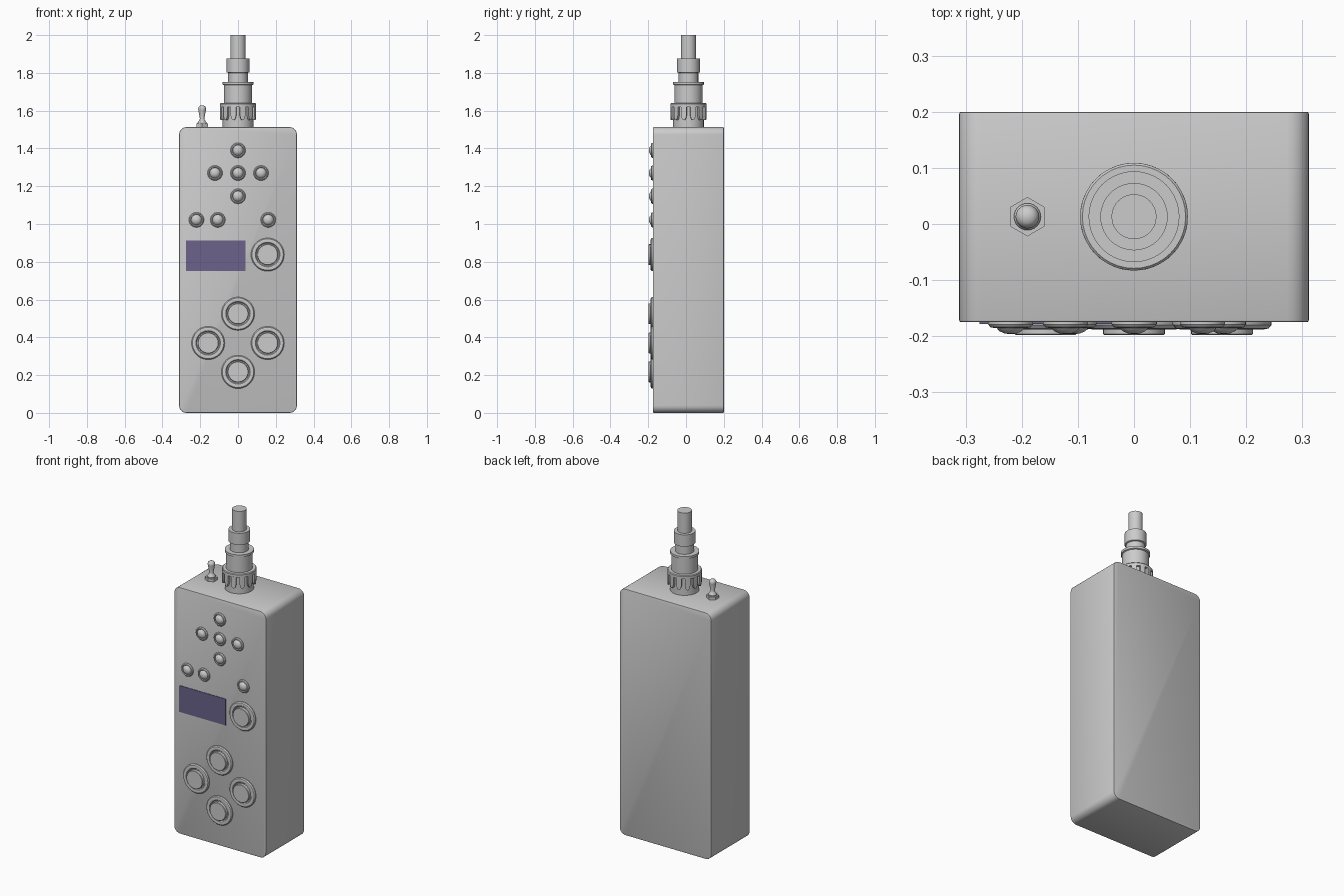
import bpy, bmesh
from math import radians, cos, sin, tau
from mathutils import Matrix, Vector

cube = bpy.data.objects.get("Cube")
if cube:
    bpy.data.objects.remove(cube, do_unlink=True)


def material(name, rgb):
    m = bpy.data.materials.new(name)
    m.use_nodes = True
    m.diffuse_color = (*rgb, 1)
    m.node_tree.nodes["Principled BSDF"].inputs["Base Color"].default_value = (*rgb, 1)
    return m


grey = material("light grey", (0.6, 0.6, 0.6))
purple = material("dark purple", (0.148, 0.123, 0.26))

FRONT, TOP, MID = -0.175, 1.513, 0.013
FACE_FRONT = Matrix.Rotation(radians(90), 4, "X")


def finish(name, bm, mat, matrix=None, angle=35):
    bmesh.ops.recalc_face_normals(bm, faces=bm.faces)
    mesh = bpy.data.meshes.new(name)
    bm.to_mesh(mesh)
    bm.free()
    mesh.materials.append(mat)
    for p in mesh.polygons:
        p.use_smooth = True
    mesh.set_sharp_from_angle(angle=radians(angle))
    obj = bpy.data.objects.new(name, mesh)
    bpy.context.collection.objects.link(obj)
    if matrix:
        obj.matrix_world = matrix
    return obj


def box(size, centre):
    bm = bmesh.new()
    bmesh.ops.create_cube(bm, size=1)
    bmesh.ops.scale(bm, vec=size, verts=bm.verts)
    bmesh.ops.translate(bm, vec=centre, verts=bm.verts)
    return bm


def lathe(name, profile, matrix, sides=40):
    """Turn a profile of (radius, height) points about the local z axis."""
    bm = bmesh.new()
    verts = [bm.verts.new((r, 0, h)) for r, h in profile]
    edges = [bm.edges.new(pair) for pair in zip(verts, verts[1:])]
    bmesh.ops.spin(bm, geom=verts + edges, cent=(0, 0, 0), axis=(0, 0, 1),
                   angle=tau, steps=sides)
    bmesh.ops.remove_doubles(bm, verts=bm.verts, dist=1e-5)
    return finish(name, bm, grey, matrix)


# Case: box rounded at the four corners seen from the front, thin edge bevel
bm = box((0.624, 0.375, TOP), (0, 0.0125, TOP / 2))
corners = [e for e in bm.edges if abs(e.verts[0].co.y - e.verts[1].co.y) > 0.1]
bmesh.ops.bevel(bm, geom=corners, offset=0.04, segments=6, profile=0.5, affect="EDGES")
rim = [e for e in bm.edges if abs(e.verts[0].co.y - e.verts[1].co.y) < 0.01]
bmesh.ops.bevel(bm, geom=rim, offset=0.004, segments=2, profile=0.5, affect="EDGES")
finish("case", bm, grey)

# Display plate
finish("display", box((0.316, 0.006, 0.162), (-0.117, FRONT, 0.831)), purple)

# Small domed buttons with collars
small = [(0.04, -0.002), (0.04, 0.004), (0.036, 0.009), (0.031, 0.01), (0.028, 0.006),
         (0.026, 0.009), (0.02, 0.016), (0.011, 0.02), (0, 0.0215)]
for i, (x, z) in enumerate([(0, 1.39), (-0.122, 1.27), (0, 1.27), (0.122, 1.27),
                            (0, 1.147), (-0.22, 1.022), (-0.107, 1.022), (0.16, 1.022)]):
    lathe(f"small_button_{i + 1}", small, Matrix.Translation((x, FRONT, z)) @ FACE_FRONT, 24)

# Large flat buttons with rounded rings
large = [(0.088, -0.002), (0.088, 0.005), (0.083, 0.011), (0.074, 0.013), (0.065, 0.011),
         (0.06, 0.005), (0.055, 0.005), (0.055, 0.021), (0.053, 0.023), (0, 0.023)]
for i, (x, z) in enumerate([(0.157, 0.838), (0, 0.525), (-0.158, 0.37),
                            (0.157, 0.37), (0, 0.217)]):
    lathe(f"large_button_{i + 1}", large, Matrix.Translation((x, FRONT, z)) @ FACE_FRONT)

# Cable connector: stepped sleeve ending in the cable
axis = Matrix.Translation((0, MID, 0))
lathe("connector", [(0, TOP - 0.002), (0.081, TOP - 0.002), (0.081, 1.62), (0.096, 1.62),
                    (0.096, 1.636), (0.092, 1.64), (0.074, 1.64), (0.074, 1.735),
                    (0.081, 1.738), (0.081, 1.752), (0.052, 1.752), (0.052, 1.80),
                    (0.06, 1.803), (0.06, 1.875), (0.04, 1.875), (0.04, 2.0), (0, 2.0)], axis)

# Grip teeth hanging below the connector lip
bm = bmesh.new()
for k in range(12):
    mid = tau * (k + 0.5) / 12
    rows = []
    for z, half in ((1.622, 9), (1.575, 9), (1.558, 6), (1.55, 2)):
        arc = [mid + radians(half) * s for s in (-1, 0, 1)]
        loop = [(0.096, a) for a in arc] + [(0.076, a) for a in reversed(arc)]
        rows.append([bm.verts.new((r * cos(a), r * sin(a), z)) for r, a in loop])
    for upper, lower in zip(rows, rows[1:]):
        for j in range(6):
            n = (j + 1) % 6
            bm.faces.new((upper[j], upper[n], lower[n], lower[j]))
    bm.faces.new(rows[0])
    bm.faces.new(rows[-1])
finish("connector_teeth", bm, grey, axis)

# Toggle switch: hexagonal nut, tapered bushing and round-tipped lever
bm = bmesh.new()
bmesh.ops.create_cone(bm, cap_ends=True, segments=6, radius1=0.035, radius2=0.035, depth=0.02,
                      matrix=Matrix.Translation((-0.19, MID, TOP + 0.008)))
nut = [v.co - Vector((-0.19, MID, 0)) for v in bm.verts]
if max(abs(c.x) for c in nut) > 0.033:
    bmesh.ops.rotate(bm, verts=bm.verts, cent=(-0.19, MID, 0),
                     matrix=Matrix.Rotation(radians(30), 3, "Z"))
finish("toggle_nut", bm, grey)
lathe("toggle_lever", [(0.024, 0), (0.024, 0.024), (0.014, 0.038), (0.012, 0.045),
                       (0.02, 0.09), (0.021, 0.098), (0.018, 0.107), (0.011, 0.113),
                       (0, 0.115)], Matrix.Translation((-0.19, MID, TOP)), 24)
